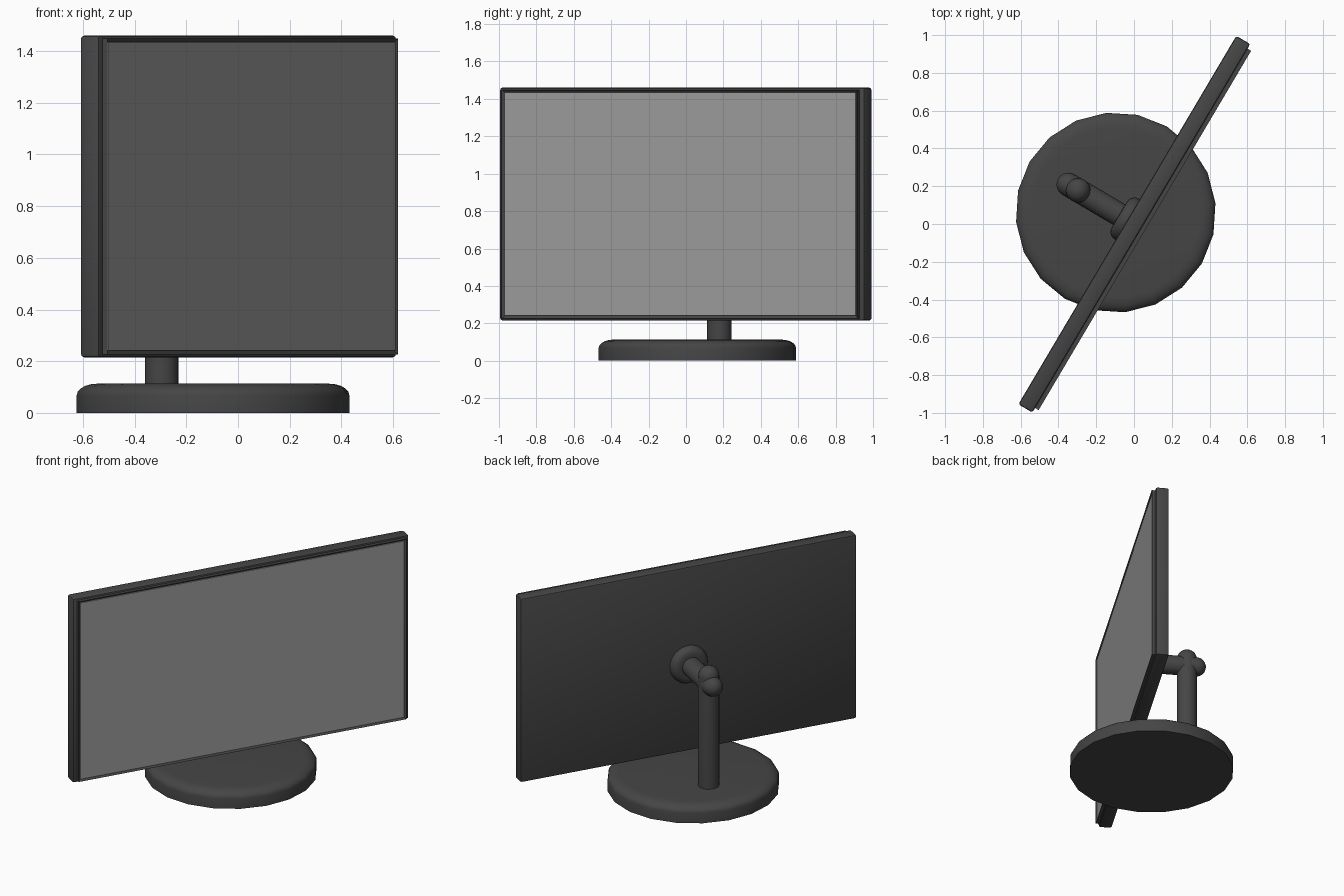
import bpy, bmesh, math
from mathutils import Matrix, Vector

if "Cube" in bpy.data.objects:
    bpy.data.objects.remove(bpy.data.objects["Cube"])

# Everything is built square-on (facing -y), then turned as a whole
TURN = Matrix.Rotation(math.radians(59.4), 4, 'Z')


def material(name, v):
    m = bpy.data.materials.new(name)
    m.diffuse_color = (v, v, v, 1)
    m.use_nodes = True
    m.node_tree.nodes["Principled BSDF"].inputs["Base Color"].default_value = m.diffuse_color
    return m


DARK = material("dark_plastic", 0.06)
GLASS = material("screen_grey", 0.35)


def finish(name, bm, mat, local=Matrix.Identity(4), smooth=True):
    bmesh.ops.recalc_face_normals(bm, faces=bm.faces)
    me = bpy.data.meshes.new(name)
    bm.to_mesh(me)
    bm.free()
    ob = bpy.data.objects.new(name, me)
    bpy.context.collection.objects.link(ob)
    ob.matrix_world = TURN @ local
    me.materials.append(mat)
    if smooth:
        bpy.ops.object.select_all(action='DESELECT')
        ob.select_set(True)
        bpy.context.view_layer.objects.active = ob
        bpy.ops.object.shade_smooth_by_angle(angle=math.radians(40))
    return ob


def box(lo, hi):
    bm = bmesh.new()
    lo, hi = Vector(lo), Vector(hi)
    size = hi - lo
    bmesh.ops.create_cube(bm, size=1, matrix=Matrix.Translation((lo + hi) / 2) @ Matrix.Diagonal((*size, 1)))
    return bm


def lathe(name, profile, n, local):
    """Closed solid turned about z from (radius, height) points."""
    bm = bmesh.new()
    rings = []
    for r, z in profile:
        rings.append([bm.verts.new((r * math.cos(2 * math.pi * i / n),
                                    r * math.sin(2 * math.pi * i / n), z)) for i in range(n)])
    for a, b in zip(rings, rings[1:]):
        for i in range(n):
            j = (i + 1) % n
            bm.faces.new((a[i], a[j], b[j], b[i]))
    bm.faces.new(rings[0])
    bm.faces.new(rings[-1])
    return finish(name, bm, DARK, local)


def rounded(r, top, rx, rz, steps, bottom=0.0):
    """Side wall with an elliptical rounded top edge."""
    pts = [(r, bottom)]
    for k in range(steps + 1):
        t = math.pi / 2 * k / steps
        pts.append((max(r - rx + rx * math.cos(t), 0.002), top - rz + rz * math.sin(t)))
    return pts


CZ, HW, HZ = 0.8375, 1.133, 0.6225   # panel centre height, half width, half height

# Panel housing
bm = box((-HW, -0.045, CZ - HZ), (HW, 0.041, CZ + HZ))
bmesh.ops.bevel(bm, geom=bm.edges[:], offset=0.012, segments=2, profile=0.5, affect='EDGES')
finish("panel_housing", bm, DARK)

# Front bezel with recessed opening
bm = box((-1.105, -0.067, CZ - 0.611), (1.105, -0.03, CZ + 0.611))
bm.normal_update()
front = [f for f in bm.faces if f.normal.y < -0.9]
bmesh.ops.inset_region(bm, faces=front, thickness=0.014, use_even_offset=True)
bmesh.ops.translate(bm, verts=front[0].verts[:], vec=(0, 0.012, 0))
finish("bezel", bm, DARK, smooth=False)

# Screen
finish("screen", box((-1.091, -0.062, CZ - 0.597), (1.091, -0.05, CZ + 0.597)), GLASS, smooth=False)

# Base disc
lathe("base", rounded(0.53, 0.113, 0.08, 0.045, 5), 20, Matrix.Translation((0.003, 0.114, 0)))

# Upright pole with domed top
lathe("pole", rounded(0.065, 0.92, 0.065, 0.065, 6, 0.09), 20, Matrix.Translation((0.003, 0.345, 0)))

# Horizontal arm (domed rear end) and wall plate behind the panel
back = Matrix.Translation((0.003, 0, 0.805)) @ Matrix.Rotation(-math.pi / 2, 4, 'X')
lathe("arm", rounded(0.063, 0.468, 0.063, 0.063, 6, 0.03), 20, back)
lathe("mount_plate", rounded(0.125, 0.092, 0.045, 0.045, 5, 0.035), 24, back)
